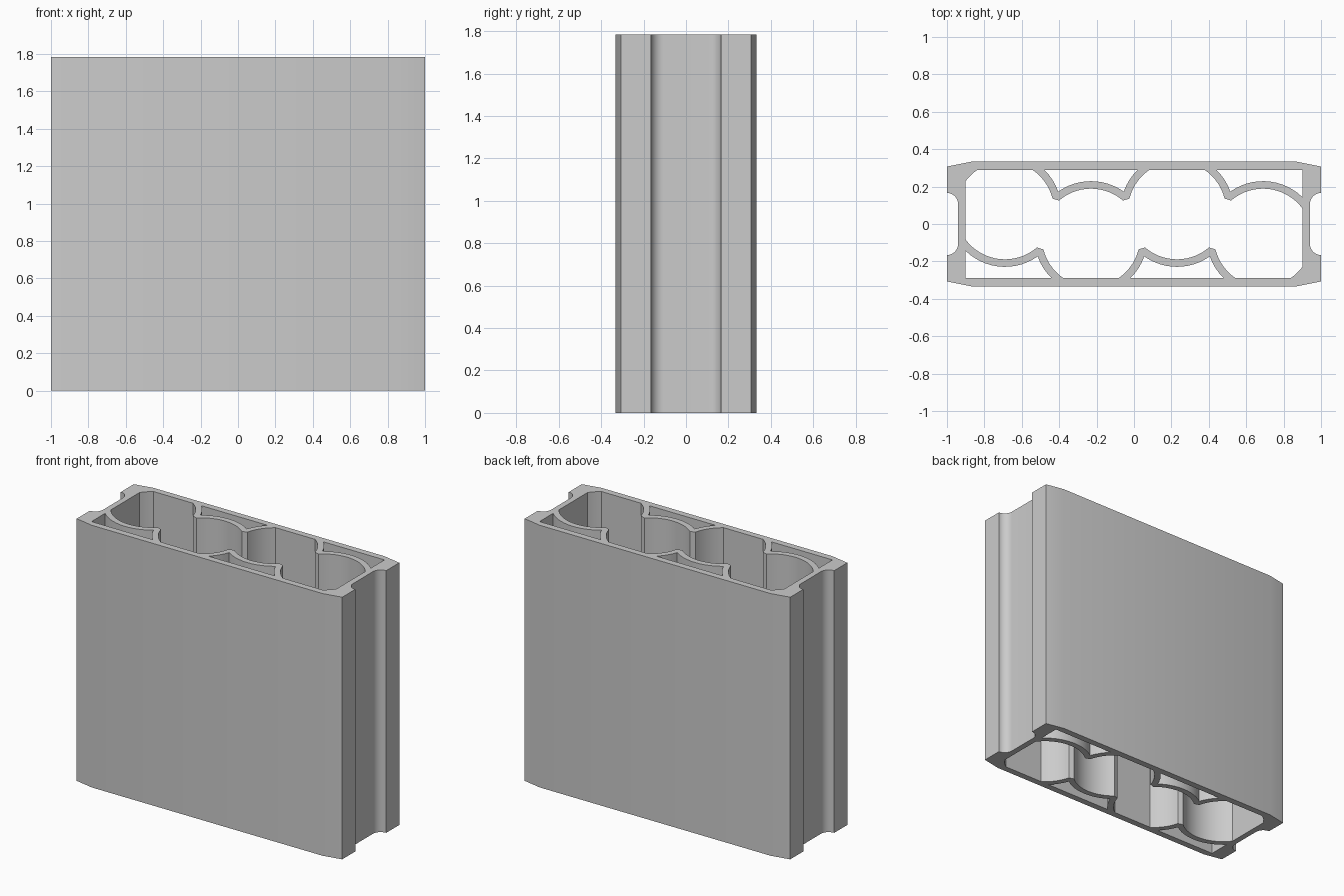
import bpy, bmesh, math
from mathutils import Vector

cube = bpy.data.objects.get("Cube")
if cube:
    bpy.data.objects.remove(cube, do_unlink=True)

HEIGHT = 1.785
R_IN, R_OUT = 0.262, 0.302       # bore and rib radii
WALL_X, WALL_Y = 0.901, 0.289    # inside of the casing
CHANNEL = 0.137                  # half width of the gap between bores
A, B, C, D = [Vector((0.46 * i - 0.69, 0.073 * (-1) ** i)) for i in range(4)]


def arc(centre, start, end):
    """Points on the shorter arc from start to end, ends included."""
    a, b = start - centre, end - centre
    t0 = math.atan2(a.y, a.x)
    sweep = (math.atan2(b.y, b.x) - t0 + math.pi) % math.tau - math.pi
    n = max(4, round(abs(sweep) / math.radians(6)))
    return [centre + a.length * Vector((math.cos(t0 + sweep * i / n),
                                        math.sin(t0 + sweep * i / n)))
            for i in range(n + 1)]


def at_top(c, r, side):
    """Where a circle meets the inside of the back wall."""
    return Vector((c.x + side * math.sqrt(r * r - (WALL_Y - c.y) ** 2), WALL_Y))


def at_side(c, r, side):
    """Where the upper part of a circle meets an end wall."""
    return Vector((side * WALL_X, c.y + math.sqrt(r * r - (WALL_X - abs(c.x)) ** 2)))


def tip(c, other):
    """Blunt rib end on circle c, beside its neighbour."""
    u = (other - c).normalized()
    n = Vector((-u.y, u.x)) if u.x > 0 else Vector((u.y, -u.x))
    return c + u * math.sqrt(R_IN ** 2 - CHANNEL ** 2) + n * CHANNEL


def crossing(c, other):
    """Upper meeting point of two rib circles."""
    d = other - c
    n = Vector((-d.y, d.x)).normalized()
    return (c + other) / 2 + n * math.sqrt(R_OUT ** 2 - d.length_squared / 4)


def turned(points):
    """The same points after a half turn."""
    return [-p for p in points]


# Casing outline with a round-cornered groove in each end
V = Vector
groove = (arc(V((1, 0.107)), V((1, 0.166)), V((0.941, 0.107)))
          + arc(V((1, -0.107)), V((0.941, -0.107)), V((1, -0.166))))
half_outline = [V((-1, 0.307)), V((-0.87, 0.333)), V((0.87, 0.333)), V((1, 0.307))] + groove
outline = half_outline + turned(half_outline)

# Main cavity of four overlapping bores
half_cavity = (arc(A, at_side(A, R_IN, -1), at_top(A, R_IN, -1))
               + arc(A, at_top(A, R_IN, 1), tip(A, B))
               + arc(B, tip(B, A), tip(B, C))
               + arc(C, tip(C, B), at_top(C, R_IN, -1))
               + arc(C, at_top(C, R_IN, 1), tip(C, D))
               + arc(D, tip(D, C), at_side(D, R_IN, 1)))
cavity = half_cavity + turned(half_cavity)

# Pockets between the ribs and the back wall
mid_pocket = (arc(A, at_top(A, R_OUT, 1), crossing(A, B))
              + arc(B, crossing(A, B), crossing(B, C))[1:]
              + arc(C, crossing(B, C), at_top(C, R_OUT, -1))[1:])
end_pocket = (arc(C, at_top(C, R_OUT, 1), crossing(C, D))
              + arc(D, crossing(C, D), at_side(D, R_OUT, 1))[1:]
              + [V((WALL_X, WALL_Y))])

# Fill the cross-section and extrude it
bm = bmesh.new()
for loop in (outline, cavity, mid_pocket, end_pocket, turned(mid_pocket), turned(end_pocket)):
    verts = [bm.verts.new((p.x, p.y, 0)) for p in loop]
    for i, v in enumerate(verts):
        bm.edges.new((verts[i - 1], v))
bmesh.ops.triangle_fill(bm, edges=bm.edges[:], use_beauty=True, normal=(0, 0, 1))
top = bmesh.ops.extrude_face_region(bm, geom=bm.faces[:], use_keep_orig=True)["geom"]
bmesh.ops.translate(bm, vec=(0, 0, HEIGHT),
                    verts=[g for g in top if isinstance(g, bmesh.types.BMVert)])
bmesh.ops.recalc_face_normals(bm, faces=bm.faces[:])

mesh = bpy.data.meshes.new("ribbed_casing")
bm.to_mesh(mesh)
bm.free()
casing = bpy.data.objects.new("ribbed_casing", mesh)
bpy.context.collection.objects.link(casing)

# Plain grey material
grey = bpy.data.materials.new("light_grey")
grey.use_nodes = True
colour = (0.6, 0.6, 0.6, 1)
grey.diffuse_color = colour
grey.node_tree.nodes["Principled BSDF"].inputs["Base Color"].default_value = colour
mesh.materials.append(grey)

bpy.ops.object.select_all(action="DESELECT")
casing.select_set(True)
bpy.context.view_layer.objects.active = casing
bpy.ops.object.shade_smooth_by_angle(angle=math.radians(30))
